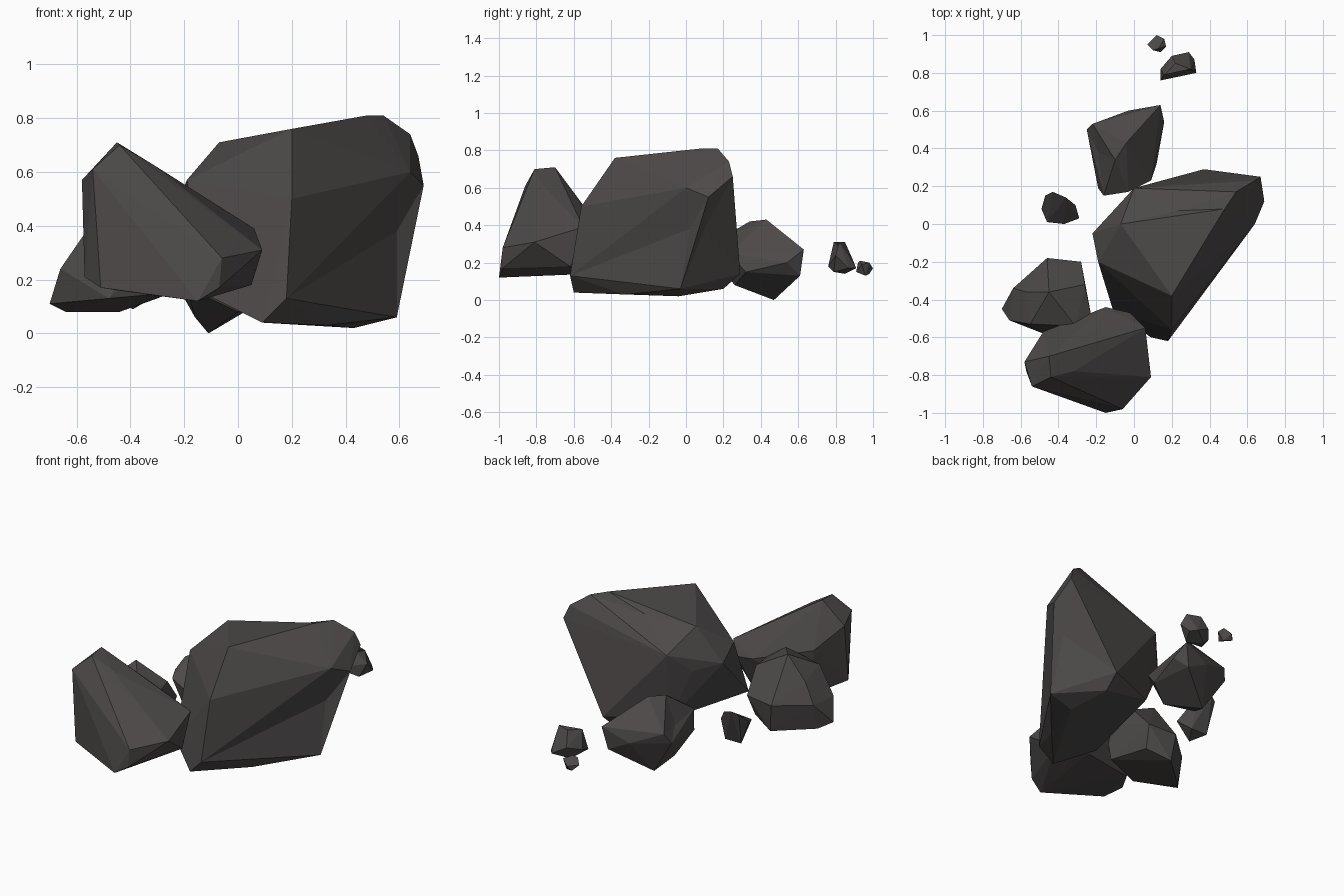
import bpy
import bmesh
from mathutils import Vector
from mathutils.geometry import intersect_point_line

default_cube = bpy.data.objects.get("Cube")
if default_cube:
    bpy.data.objects.remove(default_cube, do_unlink=True)

# One dark stone colour shared by every rock
stone = bpy.data.materials.new("dark_stone")
stone.use_nodes = True
colour = (0.073, 0.067, 0.065, 1)
stone.diffuse_color = colour
shader = next(n for n in stone.node_tree.nodes if n.type == 'BSDF_PRINCIPLED')
shader.inputs["Base Color"].default_value = colour
shader.inputs["Roughness"].default_value = 0.9


def along(edge, point):
    """Return the nearest place on an edge, as distance and fraction."""
    start, end = (v.co for v in edge.verts)
    fraction = intersect_point_line(point, start, end)[1]
    fraction = min(max(fraction, 0.1), 0.9)
    return (start.lerp(end, fraction) - point).length, fraction


def dent(bm, point):
    """Pull the nearest edge of the rock to a point, creasing both facets."""
    edge = min(bm.edges, key=lambda e: along(e, point)[0])
    fraction = along(edge, point)[1]
    faces = list(edge.link_faces)
    corners = set(edge.verts)
    opposite = [next(v for v in f.verts if v not in corners) for f in faces]
    new_vert = bmesh.utils.edge_split(edge, edge.verts[0], fraction)[1]
    new_vert.co = point
    for face, vert in zip(faces, opposite):
        bmesh.utils.face_split(face, new_vert, vert)


def hewn_rock(name, corners, dents=()):
    """Wrap flat facets around the chief corners of a rock, then dent it."""
    bm = bmesh.new()
    for corner in corners:
        bm.verts.new(corner)
    bmesh.ops.convex_hull(bm, input=bm.verts)
    loose = [v for v in bm.verts if not v.link_faces]
    bmesh.ops.delete(bm, geom=loose, context='VERTS')
    for point in dents:
        dent(bm, Vector(point))
    bmesh.ops.recalc_face_normals(bm, faces=bm.faces)
    mesh = bpy.data.meshes.new(name)
    bm.to_mesh(mesh)
    bm.free()
    mesh.materials.append(stone)
    rock = bpy.data.objects.new(name, mesh)
    bpy.context.scene.collection.objects.link(rock)


# Largest boulder, overhanging on one side
hewn_rock("main_boulder", [
    # crown
    (.2, -.38, .76), (.44, 0, .79), (.48, .08, .81), (.54, .17, .81),
    (.64, .23, .74), (-.07, 0, .71), (0, .19, .58),
    # overhanging side
    (.67, .25, .66), (.69, .12, .55), (.64, 0, .6),
    # front ridge
    (.2, -.56, .5), (.18, -.62, .13), (.09, -.6, .04),
    # left flank
    (-.19, -.2, .57), (-.22, -.05, .5), (-.11, -.46, .14), (-.1, .08, .47),
    # underside
    (.33, -.33, .03), (.43, -.04, .02), (.59, -.03, .06),
    (.37, .2, .06), (.37, .29, .14), (.02, .13, .16),
], dents=[(.59, .02, .38), (.6, .1, .38), (.23, .07, .73)])

# Tall wedge-shaped boulder at the front
hewn_rock("front_boulder", [
    # peak
    (-.45, -.7, .71), (-.44, -.81, .7), (-.32, -.78, .63),
    (-.54, -.86, .61), (-.58, -.73, .57),
    # sloping back
    (-.48, -.57, .45), (-.2, -.56, .5), (-.15, -.44, .36),
    (-.02, -.47, .33), (.06, -.55, .39),
    # blunt nose
    (.09, -.81, .31), (-.06, -.98, .28), (-.07, -.98, .17),
    # underside
    (-.15, -1, .12), (-.51, -.87, .17), (-.57, -.78, .21),
    (.05, -.62, .18), (-.1, -.52, .14), (-.45, -.6, .16),
])

# Squat boulder tucked in beside the front one
hewn_rock("side_boulder", [
    # upper corners
    (-.45, -.36, .5), (-.55, -.53, .4), (-.57, -.36, .36),
    (-.26, -.32, .4), (-.22, -.52, .38), (-.31, -.54, .44),
    # girth
    (-.66, -.51, .24), (-.64, -.34, .24), (-.46, -.18, .25), (-.28, -.2, .26),
    # underside
    (-.7, -.45, .11), (-.64, -.38, .08), (-.48, -.58, .13),
    (-.44, -.2, .08), (-.3, -.25, .13), (-.25, -.5, .15),
])

# Pointed boulder at the back
hewn_rock("back_boulder", [
    # upper corners
    (-.1, .34, .42), (-.04, .43, .43), (.14, .63, .27),
    (-.22, .53, .28), (-.16, .15, .28), (-.03, .17, .32), (.09, .23, .25),
    # girth
    (.16, .54, .2), (.11, .61, .13), (-.03, .6, .2), (-.25, .5, .22),
    (-.19, .19, .17), (.12, .32, .15),
    # underside
    (-.11, .47, 0), (0, .26, .08), (-.16, .34, .06),
], dents=[(-.19, .38, .27)])

# Broken fragments scattered around the boulders
hewn_rock("side_fragment", [
    (-.49, .08, .26), (-.46, .01, .24), (-.47, .15, .32), (-.43, .17, .34),
    (-.36, .14, .31), (-.31, .1, .24), (-.29, .03, .18), (-.37, 0, .2),
    (-.39, .02, .09), (-.45, .1, .12), (-.34, .1, .12),
])
hewn_rock("back_fragment", [
    (.14, .76, .18), (.14, .82, .2), (.16, .79, .31), (.3, .82, .31),
    (.33, .8, .24), (.22, .85, .31), (.2, .89, .22), (.29, .91, .17),
    (.32, .87, .17), (.2, .85, .14), (.28, .79, .15),
], dents=[(.24, .82, .28)])
hewn_rock("back_chip", [
    (.07, .95, .17), (.1, .92, .2), (.14, .91, .15), (.17, .94, .19),
    (.16, .98, .2), (.12, 1, .17), (.1, .98, .14), (.13, .93, .21),
    (.15, .96, .13),
])
